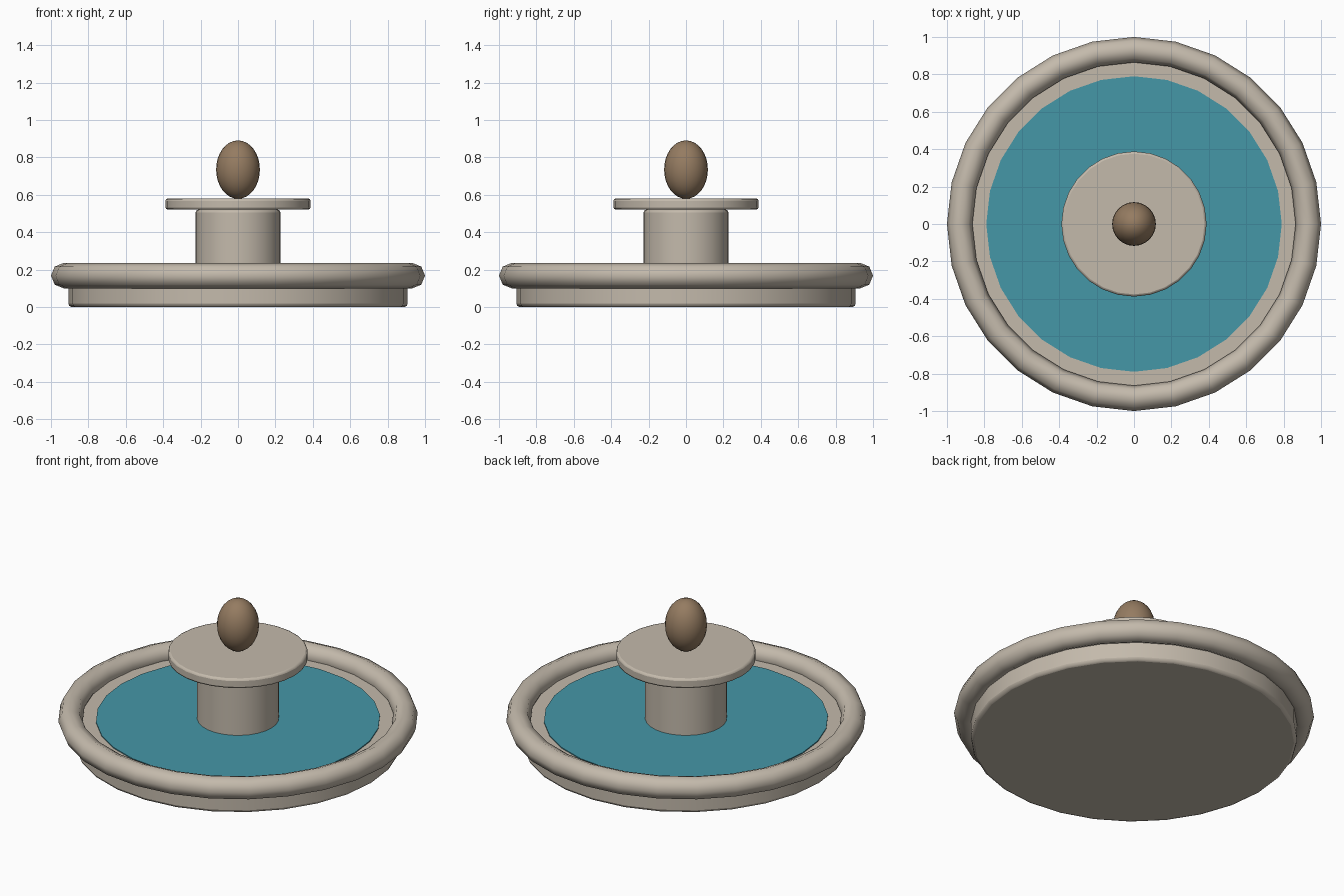
import bpy
import math

SIDES = 28

cube = bpy.data.objects.get("Cube")
if cube:
    bpy.data.objects.remove(cube, do_unlink=True)


def make_material(name, rgb):
    mat = bpy.data.materials.new(name)
    mat.use_nodes = True
    color = (*rgb, 1.0)
    mat.diffuse_color = color
    bsdf = next(n for n in mat.node_tree.nodes if n.type == "BSDF_PRINCIPLED")
    bsdf.inputs["Base Color"].default_value = color
    return mat


stone = make_material("pale stone", (0.55, 0.49, 0.41))
water_blue = make_material("water blue", (0.06, 0.31, 0.39))
bronze = make_material("bronze brown", (0.30, 0.20, 0.12))


def finish(name, mat):
    obj = bpy.context.object
    obj.name = name
    obj.data.materials.append(mat)
    return obj


def drum(name, radius, bottom, top, mat, bevel=0.0):
    """Upright cylinder with a vertex on the y axis and softened rims."""
    bpy.ops.mesh.primitive_cylinder_add(
        vertices=SIDES, radius=radius, depth=top - bottom,
        location=(0, 0, (bottom + top) / 2))
    obj = finish(name, mat)
    if bevel:
        mod = obj.modifiers.new("soft rims", "BEVEL")
        mod.width = bevel
        mod.segments = 2
        mod.limit_method = "ANGLE"
        mod.angle_limit = math.radians(40)
    bpy.ops.object.shade_smooth_by_angle(angle=math.radians(35))
    return obj


# Basin floor and the water lying on it
drum("basin_base", 0.907, 0.0, 0.155, stone, 0.018)
drum("water", 0.79, 0.152, 0.161, water_blue)

# Rounded basin rim
bpy.ops.mesh.primitive_torus_add(
    major_segments=SIDES, minor_segments=8,
    major_radius=0.932, minor_radius=0.068, location=(0, 0, 0.168))
finish("basin_rim", stone)
bpy.ops.object.shade_smooth()

# Central column and upper dish
drum("column", 0.227, 0.14, 0.521, stone, 0.015)
drum("upper_dish", 0.388, 0.521, 0.58, stone, 0.012)

# Egg-shaped finial
bpy.ops.mesh.primitive_uv_sphere_add(
    segments=24, ring_count=16, radius=1, location=(0, 0, 0.735))
finial = finish("finial", bronze)
finial.scale = (0.117, 0.117, 0.156)
bpy.ops.object.shade_smooth()
